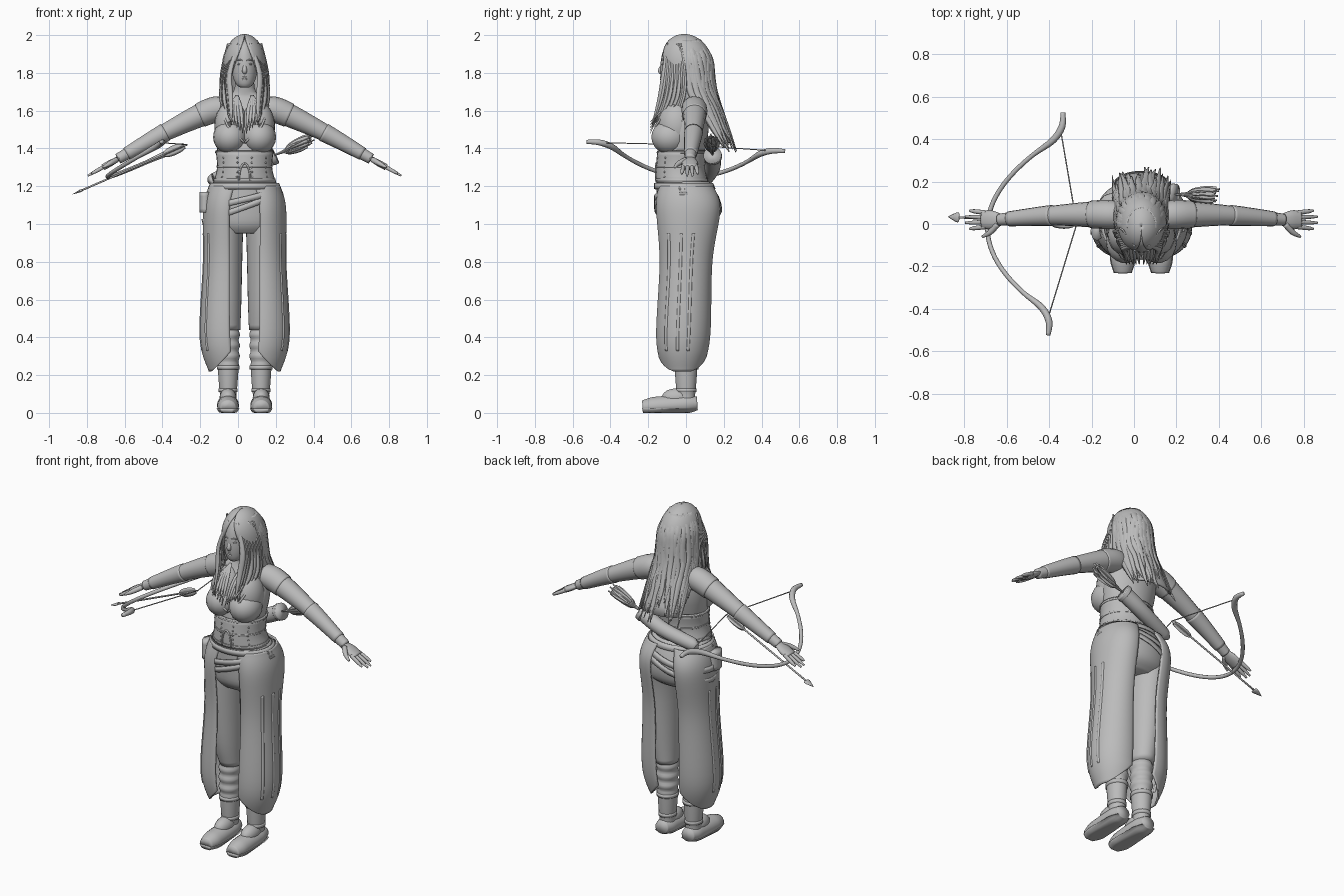
import bpy, bmesh, random
from math import sin, cos, pi, radians, sqrt
from mathutils import Vector

random.seed(4)
if "Cube" in bpy.data.objects:
    bpy.data.objects.remove(bpy.data.objects["Cube"])

BODY_X = 0.035
UP, BACK, SIDE = Vector((0, 0, 1)), Vector((0, 1, 0)), Vector((1, 0, 0))
GREY = (0.5, 0.5, 0.5, 1)
clay = bpy.data.materials.new("light grey")
clay.use_nodes = True
clay.diffuse_color = GREY
clay.node_tree.nodes["Principled BSDF"].inputs["Base Color"].default_value = GREY


def span(start, end, count):
    return [start + (end - start) * i / (count - 1) for i in range(count)]


def ring(z, wide, deep, x=0, y=0):
    return (z, x, y, wide, deep)


def smooth(keys, steps=4):
    """Catmull-Rom path through the keys."""
    keys = [keys[0], *keys, keys[-1]]
    path = []
    for quad in zip(keys, keys[1:], keys[2:], keys[3:]):
        for k in range(steps):
            t = k / steps
            path.append([b + t * (c - a + t * (2 * a - 5 * b + 4 * c - d + t * (3 * b - a - 3 * c + d))) / 2
                         for a, b, c, d in zip(*quad)])
    return path + [list(keys[-1])]


def surf(row, angle, lift=0):
    z, x, y, wide, deep = row
    return Vector((x + (wide + lift) * cos(radians(angle)), y + (deep + lift) * sin(radians(angle)), z))


def row_at(rows, z):
    for p, q in zip(rows, rows[1:]):
        if q[0] <= z <= p[0]:
            t = (p[0] - z) / (p[0] - q[0])
            return [u + (v - u) * t for u, v in zip(p, q)]
    return rows[0] if z > rows[0][0] else rows[-1]


def loft(rows, halves=None, middle=0, seg=32, lift=0):
    """Stacked ellipses, or an open shell when half angles are given."""
    if halves:
        return [[surf(r, middle + a, lift) for a in span(-h, h, seg)] for r, h in zip(rows, halves)], False
    return [[surf(r, 360 * i / seg, lift) for i in range(seg)] for r in rows], True


def blob(centre, wide, deep, tall):
    x, y, z = centre
    return loft([ring(z + tall * cos(a), wide * sin(a), deep * sin(a), x, y) for a in span(0.1, pi - 0.1, 11)], seg=18)


def tube(points, flat=1, up=UP, seg=10):
    """Sweep an ellipse along a smooth path of x, y, z, radius."""
    path = [Vector(p) for p in smooth(points)]
    rings = []
    for i, p in enumerate(path):
        ahead = (path[min(i + 1, len(path) - 1)] - path[max(i - 1, 0)]).to_3d().normalized()
        across = ahead.cross(up).normalized()
        normal = across.cross(ahead) * flat
        turns = [2 * pi * k / seg for k in range(seg)]
        rings.append([p.to_3d() + p.w * (across * cos(a) + normal * sin(a)) for a in turns])
    return rings, True


def part(name, shells, mirror=False, thick=0, offset=BODY_X):
    bm = bmesh.new()
    for rings, closed in shells:
        grid = [[bm.verts.new(v) for v in r] for r in rings]
        count = len(grid[0])
        for r, s in zip(grid, grid[1:]):
            for i in range(count if closed else count - 1):
                j = (i + 1) % count
                bm.faces.new((r[i], r[j], s[j], s[i]))
        if not thick:
            bm.faces.new(grid[0])
            bm.faces.new(grid[-1])
    bmesh.ops.recalc_face_normals(bm, faces=bm.faces)
    mesh = bpy.data.meshes.new(name)
    bm.to_mesh(mesh)
    bm.free()
    mesh.materials.append(clay)
    mesh.shade_smooth()
    ob = bpy.data.objects.new(name, mesh)
    bpy.context.collection.objects.link(ob)
    ob.location.x = offset
    if mirror:
        ob.modifiers.new("mirror", 'MIRROR').use_mirror_merge = False
    if thick:
        shell = ob.modifiers.new("thickness", 'SOLIDIFY')
        shell.thickness, shell.offset = thick, 0


# Torso and bust
neck, collar = ring(z=1.8, wide=.05, deep=.05), ring(z=1.7, wide=.06, deep=.05, y=.02)
shoulders = ring(z=1.65, wide=.14, deep=.07, y=.03)
chest = ring(z=1.5, wide=.16, deep=.12)
waist = ring(z=1.3, wide=.135, deep=.12, y=-.03)
hem = ring(z=1.17, wide=.18, deep=.14, y=-.01)
torso = smooth([neck, collar, shoulders, chest, waist, hem])
part("torso", [loft(torso)])
part("bust", [blob((.077, -.085, 1.46), wide=.09, deep=.1, tall=.09),
              blob((.07, -.05, 1.52), wide=.09, deep=.1, tall=.13)], mirror=True)
part("neckline_trim", [tube([(.12, -.06, 1.63, .006), (.09, -.16, 1.52, .006), (0, -.15, 1.43, .006)], up=BACK)], mirror=True)


# Corset with borders, studs and a front arch
def torso_band(low, high, lift):
    return loft([row_at(torso, z) for z in span(high, low, 7)], lift=lift)


part("corset", [torso_band(1.22, 1.39, lift=.006)], thick=.008)
part("corset_borders", [torso_band(z, z + .01, lift=.01) for z in (1.23, 1.3, 1.375)], thick=.006)
part("corset_studs", [blob(surf(row_at(torso, z), angle, .01), .005, .005, .005)
                      for z in span(1.25, 1.35, 5) for angle in (-75, -40)], mirror=True)
part("corset_arch", [tube([(.03 * cos(a), -.16, 1.23 + .09 * sin(a), .005) for a in span(0, pi, 9)], up=BACK)])

# Head and face
head = []
for a in span(0.1, pi - 0.2, 14):
    down = (1 - cos(a)) / 2
    head.append(ring(z=1.85 + .13 * cos(a), wide=.07 * sin(a) ** .7, deep=(.11 - .05 * down ** 2) * sin(a) ** .6, y=-.02 - .07 * down ** 2))
part("head", [loft(head)])
part("nose", [tube([(0, -.12, 1.85, .008), (0, -.137, 1.81, .013), (0, -.12, 1.8, .009)], up=BACK)])
part("eyes", [blob((.027, -.12, 1.846), wide=.013, deep=.01, tall=.006)], mirror=True)
part("eyebrows", [tube([(.01, -.13, 1.866, .003), (.03, -.126, 1.87, .004), (.046, -.11, 1.864, .003)])], mirror=True)
part("lips", [tube([(-.02, -.12, z, .003), (0, -.132, z, .006), (.02, -.12, z, .003)]) for z in (1.767, 1.777)])


# Hair: parted shell, hanging strands and front locks
def hair_ring(z):
    drop = 2 - z
    dome = sqrt(1 - (1 - min(1, drop / .15)) ** 2)
    return ring(z, wide=.1 * dome + .05 * drop, deep=.133 * dome - .26 * max(0, drop - .3),
                y=-.01 + .1 * drop + .5 * max(0, drop - .3))


levels = [2 - .57 * t * t for t in span(.005, 1, 22)]
part("hair_shell", [loft([hair_ring(z) for z in levels], [180 - 190 * (2 - z) for z in levels], middle=90, seg=44)], thick=.012)
strands = []
for angle in span(0, 180, 54):
    tip, lift = random.uniform(1.37, 1.54), random.uniform(0, .016)
    points = []
    for t in span(0, 1, 7):
        z = 1.97 + (tip - 1.97) * t
        points.append((*surf(hair_ring(z), angle + random.uniform(-3, 3), lift * t), .003 + .018 * (1 - t ** 4)))
    outward = Vector((cos(radians(angle)), sin(radians(angle)), 0))
    strands.append(tube(points, flat=.4, up=outward, seg=6))
part("hair_strands", strands)
locks = []
for t in span(0, 1.4, 13):
    sway = random.uniform(-.01, .01)
    locks.append(tube([(.03 + .04 * t, -.1 + .05 * t, 1.955, .008), (.08 + .025 * t, -.12 + .08 * t, 1.8, .016),
                       (.08 + .03 * t + sway, -.14 + .09 * t, 1.67, .016), (.07 + .03 * t, -.18 + .08 * t, 1.54 + 3 * sway, .003)],
                      flat=.5, up=Vector((.5, -1, 0)), seg=6))
part("front_locks", locks, mirror=True)
part("chest_locks", [tube([(.04, -.06, 1.68, .008), (.02 + x, -.13, 1.6, .012), (.01 + x, -.19, 1.48 + x, .002)],
                          flat=.5, up=-BACK, seg=6) for x in span(0, .06, 5)], mirror=True)

# Arms, sleeves and bracers
arm = smooth([(.11, .04, 1.61, .06), (.19, .045, 1.595, .064), (.42, .04, 1.485, .046), (.67, .02, 1.345, .028)])


def arm_cover(first, last, lift):
    return tube([(x, y, z, r + lift) for x, y, z, r in arm[first:last]], seg=16)


part("arms", [tube(arm, seg=16)], mirror=True)
part("cap_sleeves", [arm_cover(1, 6, lift=.004)], mirror=True)
part("bracers", [arm_cover(8, 12, lift=.004)], mirror=True)


# Hands
def on_hand(t, y, radius):
    return (.66 + .18 * t, .02 + y, 1.35 - .1 * t, radius)


hand = [tube([on_hand(0, 0, .027), on_hand(.25, 0, .044), on_hand(.5, 0, .043)], flat=.4),
        tube([on_hand(.1, -.02, .015), on_hand(.3, -.06, .013), on_hand(.5, -.08, .006)])]
for y in span(-.033, .033, 4):
    hand.append(tube([on_hand(.4, y, .011), on_hand(.7, y * 1.2, .01), on_hand(1 - 5 * abs(y), y * 1.3, .005)]))
part("hands", hand, mirror=True)

# Trousers with open side panels
hips = smooth([ring(z=1.225, wide=.165, deep=.14, y=-.015), ring(z=1.1, wide=.21, deep=.165, y=.01),
               ring(z=1, wide=.21, deep=.155, y=.01), ring(z=.95, wide=.17, deep=.11)])
part("hips", [loft(hips)])
leg = smooth([ring(z=1.1, wide=.1, deep=.155, x=.1, y=.02), ring(z=.9, wide=.1, deep=.13, x=.11),
              ring(z=.6, wide=.083, deep=.1, x=.1), ring(z=.44, wide=.062, deep=.072, x=.085, y=.01)])
part("trouser_legs", [loft(leg)], mirror=True)
panel = smooth([ring(z=1.2, wide=.11, deep=.14, x=.075), ring(z=1.08, wide=.115, deep=.165, x=.1, y=.012),
                ring(z=.8, wide=.115, deep=.135, x=.1), ring(z=.4, wide=.133, deep=.138, x=.1, y=-.015),
                ring(z=.22, wide=.11, deep=.1, x=.075, y=-.02)], steps=7)
part("side_panels", [loft(panel, [100 * sqrt(min(1, 9 * r[0] - 1.92)) for r in panel])], mirror=True, thick=.01)
part("panel_pleats", [tube([(*surf(row_at(panel, z), angle), .01) for z in span(.95, .33, 12)], up=SIDE, seg=6)
                      for angle in (-40, -12, 12)], mirror=True)


# Belts and pouch
def belt(height, tilt):
    edges = []
    for edge in (.016, -.016):
        around = [(a, height + edge + tilt * cos(radians(a))) for a in range(0, 360, 10)]
        edges.append([surf(row_at(hips, z), a, lift=.01) for a, z in around])
    return edges, True


part("waist_belt", [belt(height=1.2, tilt=0)], thick=.008)
part("sashes", [belt(height=1.13, tilt=.05), belt(height=1.09, tilt=.08)], thick=.008)
part("pouch", [loft(smooth([ring(z, wide=.03, deep=.05, x=-.21, y=-.03) for z in (1.17, 1.06)]), seg=8)])

# Boots with bunched tops
boot = []
for z in span(.47, .05, 40):
    fold = .004 * sin(110 * z) if z > .25 else 0
    width = .043 + .048 * max(0, min(z, .3) - .1) ** .7 + fold
    boot.append(ring(z, wide=width, deep=width + .005, x=.087))
part("boot_shafts", [loft(boot)], mirror=True)
part("ankle_straps", [loft([ring(z + h, wide=r, deep=r + .006, x=.087) for h in (.01, -.01)]) for z, r in ((.24, .06), (.12, .05))], mirror=True)
foot, closed = tube([(.088, .06 - .29 * t, .05 - .02 * t, .058 * sqrt(1 - (1.7 * t - .85) ** 4)) for t in span(0, 1, 7)], flat=.9, seg=18)


def pressed(low, high, swell):
    """The foot flattened between two heights and widened."""
    return [[Vector((.088 + (v.x - .088) * swell, v.y, min(max(v.z, low), high))) for v in r] for r in foot], closed


part("boot_feet", [pressed(.012, 1, swell=1)], mirror=True)
part("boot_insteps", [blob((.088, -.05, .08), wide=.045, deep=.08, tall=.05)], mirror=True)
part("boot_soles", [pressed(0, .024, swell=1.06)], mirror=True)


# Quiver across the lower back, with arrows
def fletching(start, end, width):
    line = [(*Vector(start).lerp(Vector(end), t), width * sin(pi * t) ** .5 + .002) for t in span(0, .9, 6)]
    return [tube(line, flat=.07, up=axis, seg=6) for axis in (UP, BACK)]


mouth = (.16, .14, 1.365)
part("quiver", [tube([(-.165, .1, 1.235, .025), (-.15, .105, 1.24, .037), (.03, .14, 1.3, .042), (*mouth, .045)], seg=16)])
part("quiver_rim", [tube([(.14, .143, 1.355, .049), (*mouth, .049)], seg=16)])
shafts, feathers = [], []
for turn in span(0, 5, 7):
    spread = Vector((-.03 * turn / 5, .03 * cos(turn), .03 * sin(turn)))
    end = Vector((.37, .135, 1.445)) + spread
    shafts.append(tube([(*mouth, .004), (*end, .004)], seg=6))
    feathers += fletching(Vector(mouth).lerp(end, .25), end, .02)
part("quiver_shafts", shafts)
part("quiver_feathers", feathers)


# Bow, string and nocked arrow
def limb(s):
    bend = min(1, abs(s) / .8) ** 2
    return (-.69 + .32 * bend + .035 * s, .525 * s, 1.25 + .16 * bend - .025 * s)


nock, point = Vector((-.27, 0, 1.42)), Vector((-.877, .034, 1.157))
part("bow", [tube([(*limb(s), .016 if .7 < abs(s) < 1 else .011) for s in span(-1, 1, 17)])], offset=0)
part("bow_string", [tube([(*nock, .003), (*limb(s), .003)], seg=6) for s in (-.8, .8)], offset=0)
part("arrow_shaft", [tube([(*nock, .005), (*nock.lerp(point, .95), .005)], seg=8)], offset=0)
part("arrow_feathers", fletching(nock.lerp(point, .22), nock, .024), offset=0)
part("arrow_head", [tube([(*nock.lerp(point, t), r) for t, r in ((.91, .006), (.925, .024), (1, .001))], flat=.3, seg=8)], offset=0)
